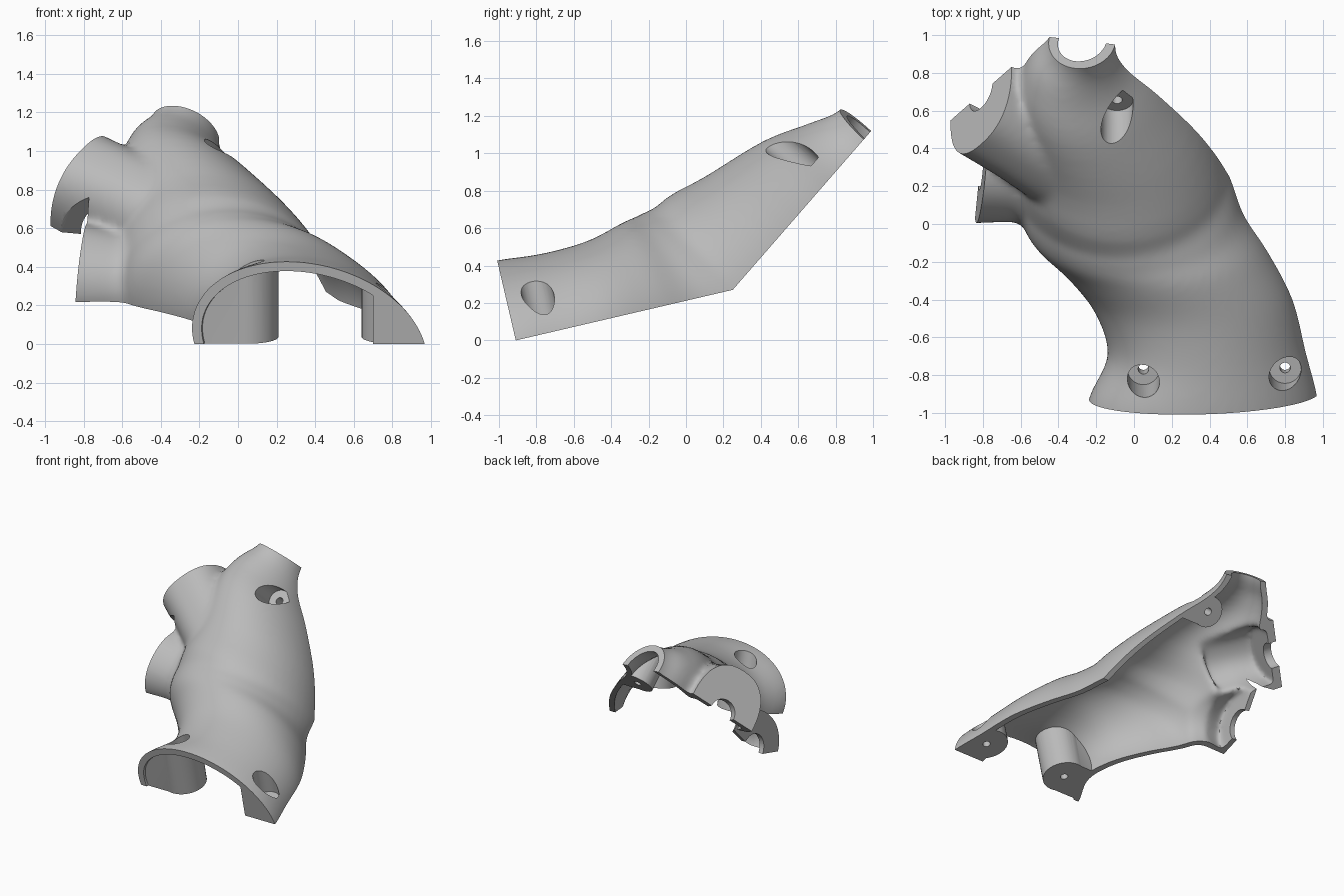
import bpy, bmesh, math
from mathutils import Vector, Matrix

old = bpy.data.objects.get("Cube")
if old:
    bpy.data.objects.remove(old)

grey = bpy.data.materials.new("plain grey")
grey.use_nodes = True
grey.diffuse_color = (0.5, 0.5, 0.5, 1)
grey.node_tree.nodes["Principled BSDF"].inputs["Base Color"].default_value = (0.5, 0.5, 0.5, 1)

# Parting surface: a shallow front plane and a steep rear plane
KNEE = Vector((0, 0.25, 0.27))
X = Vector((1, 0, 0))
N1 = Vector((0, -0.227, 0.974)).normalized()
N2 = Vector((0, -0.754, 0.657)).normalized()
V1, V2 = N1.cross(X), N2.cross(X)
WALL = 0.05


def on_base(x, y):
    return Vector((x, y, 0.27 + (y - 0.25) * (0.233 if y < 0.25 else 1.147)))


def make(name, bm):
    bmesh.ops.recalc_face_normals(bm, faces=bm.faces)
    me = bpy.data.meshes.new(name)
    bm.to_mesh(me)
    bm.free()
    ob = bpy.data.objects.new(name, me)
    bpy.context.collection.objects.link(ob)
    return ob


def apply(ob):
    dg = bpy.context.evaluated_depsgraph_get()
    me = bpy.data.meshes.new_from_object(ob.evaluated_get(dg))
    ob.modifiers.clear()
    ob.data = me


def boolean(ob, other, op):
    m = ob.modifiers.new("cut", 'BOOLEAN')
    m.operation, m.object, m.solver = op, other, 'EXACT'
    apply(ob)
    bpy.data.objects.remove(other)


def loft(bm, sections, shrink):
    """Closed tube through (centre, side, up, half width, height, skew, power)."""
    centres = [s[0] for s in sections]
    if shrink:  # a cavity stops short of the closed ends
        centres[0] = centres[0].lerp(centres[1], 0.5)
        centres[-1] = centres[-1].lerp(centres[-2], 0.5)
    rings = []
    for c, (_, side, up, a, h, skew, power) in zip(centres, sections):
        a, h = a - shrink, h - shrink
        ring = []
        for i in range(48):
            t = i * math.tau / 48
            co, si = math.cos(t), math.sin(t)
            px = math.copysign(abs(co) ** (2 / power), co)
            py = math.copysign(abs(si) ** (2 / power), si)
            ring.append(bm.verts.new(c + side * (a * px + skew * si) + up * h * py))
        rings.append(ring)
    for p, q in zip(rings, rings[1:]):
        for i in range(48):
            j = (i + 1) % 48
            bm.faces.new((p[i], p[j], q[j], q[i]))
    bm.faces.new(rings[0][::-1])
    bm.faces.new(rings[-1])


def smooth_rows(rows, steps=4):
    """Catmull-Rom interpolation between the given rows."""
    pts = [rows[0]] + rows + [rows[-1]]
    out = []
    for p0, p1, p2, p3 in zip(pts, pts[1:], pts[2:], pts[3:]):
        for k in range(steps):
            t = k / steps
            out.append([b + t / 2 * (c - a + t * (2 * a - 5 * b + 4 * c - d + t * (3 * b - 3 * c + d - a)))
                        for a, b, c, d in zip(p0, p1, p2, p3)])
    return out + [rows[-1]]


# Main body: left x, left y, right x, right y, height, skew, lean
rows = [(-.26, -1.12, .99, -1.12, .44, -.12, 0), (-.23, -.91, .97, -.91, .44, -.12, 0),
        (-.13, -.68, .91, -.68, .42, -.1, 0), (-.2, -.45, .84, -.4, .43, -.08, .03),
        (-.36, -.24, .71, -.15, .48, -.05, .2), (-.58, 0, .58, .05, .53, 0, .55),
        (-.65, .3, .5, .26, .6, 0, .9), (-.63, .5, .35, .47, .51, -.02, 1),
        (-.62, .74, .13, .68, .4, -.06, 1), (-.55, .89, -.04, .82, .28, -.06, 1),
        (-.44, 1, -.1, .94, .2, -.04, 1), (-.38, 1.18, -.05, 1.12, .2, -.03, 1)]
body = []
for lx, ly, rx, ry, h, skew, lean in smooth_rows(rows):
    left, right = on_base(lx, ly), on_base(rx, ry)
    body.append(((left + right) / 2, (right - left).normalized(), N1.lerp(N2, lean).normalized(),
                 (right - left).length / 2, h, skew, 2))

# Side branches: mouth centre and axis lie in the rear parting plane
mid_c, mid_axis = on_base(-.81, .69), (X * -.8 + V2 * .6)
low_c, low_axis = on_base(-.82, .3), (X * -.99 + V2 * .12).normalized()
top_c, top_axis = on_base(-.27, .97), (V2 * .985 + X * .17).normalized()


def branch(c, axis, stations, power):
    side = N2.cross(axis)
    return [(c + axis * d, side, N2, a, h, 0, power) for d, a, h in stations]


mid = branch(mid_c, mid_axis, [(-.6, .3, .44), (-.25, .27, .39), (.12, .27, .34)], 2.5)
low = branch(low_c, low_axis, [(-.55, .32, .38), (-.2, .26, .27), (.1, .3, .3)], 2.2)


def blended(name, shrink):
    bm = bmesh.new()
    for p in (body, mid, low):
        loft(bm, p, shrink)
    ob = make(name, bm)
    r = ob.modifiers.new("blend", 'REMESH')
    r.mode, r.voxel_size = 'VOXEL', 0.02
    s = ob.modifiers.new("soften", 'SMOOTH')
    s.factor, s.iterations = 0.5, 14
    apply(ob)
    return ob


def frame(side, up):
    return Matrix((side, up.cross(side), up)).transposed().to_4x4()


def box(name, c, side, up, size):
    bm = bmesh.new()
    bmesh.ops.create_cube(bm, size=1, matrix=Matrix.Translation(c) @ frame(side, up)
                          @ Matrix.Diagonal((*size, 1)))
    return make(name, bm)


def rod(name, base, axis, r, low_end, high_end):
    side = axis.orthogonal().normalized()
    bm = bmesh.new()
    bmesh.ops.create_cone(bm, cap_ends=True, segments=40, radius1=r, radius2=r, depth=high_end - low_end,
                          matrix=Matrix.Translation(base + axis * (low_end + high_end) / 2) @ frame(side, axis))
    return make(name, bm)


# Screw bosses are left standing in the cavity, webbed to the nearest wall
# base, axis, radius, web direction, counterbore floor
bosses = [(on_base(.05, -.745), N1, .16, -1, .1), (on_base(.8, -.745), N1, .16, 1, .07),
          (on_base(-.09, .747), N2, .12, 1, .12)]
cavity = blended("cavity", WALL)
for base, axis, r, way, floor in bosses:
    boolean(cavity, rod("post", base, axis, r, -.9, .9), 'DIFFERENCE')
    boolean(cavity, box("web", base + X * way * .2, X, axis, (.4, 2 * r - .01, 1.7)), 'DIFFERENCE')
boolean(cavity, box("corner_fill", on_base(.95, -.95), X, N1, (.5, .5, 1.65)), 'DIFFERENCE')

# Hollow shell with counterbored screw holes
shell = blended("limb_shell", 0)
boolean(shell, cavity, 'DIFFERENCE')
for base, axis, r, way, floor in bosses:
    boolean(shell, rod("counterbore", base, axis, .085, floor, .8), 'DIFFERENCE')
    boolean(shell, rod("screw_hole", base, axis, .028, -.2, .3), 'DIFFERENCE')

# Round openings in the two closed branch ends
boolean(shell, rod("mid_opening", mid_c, mid_axis, .1, -.2, .2), 'DIFFERENCE')
boolean(shell, rod("low_opening", low_c, low_axis, .12, -.2, .2), 'DIFFERENCE')

# Flat trims: mouths first, then both parting planes
trims = [(top_c + top_axis * .25, N2, top_axis, (1, 1, .5)),
         (mid_c + mid_axis * .2, N2, mid_axis, (1.1, .8, .4)),
         (low_c - V2 * .08 + low_axis * .2, N2, low_axis, (.68, .8, .4)),
         (on_base(.3, -.91) - V1 * .5, X, V1, (3, 3, 1)),
         (KNEE - N1 - V1 * .5, X, N1, (4, 4, 2)),
         (KNEE - N2 + V2 * .5, X, N2, (4, 4, 2))]
for c, side, up, size in trims:
    boolean(shell, box("trim", c, side, up, size), 'DIFFERENCE')

# Finish
shell.data.materials.clear()
shell.data.materials.append(grey)
for p in shell.data.polygons:
    p.material_index = 0
bpy.context.view_layer.objects.active = shell
shell.select_set(True)
bpy.ops.object.shade_smooth_by_angle(angle=math.radians(35))
